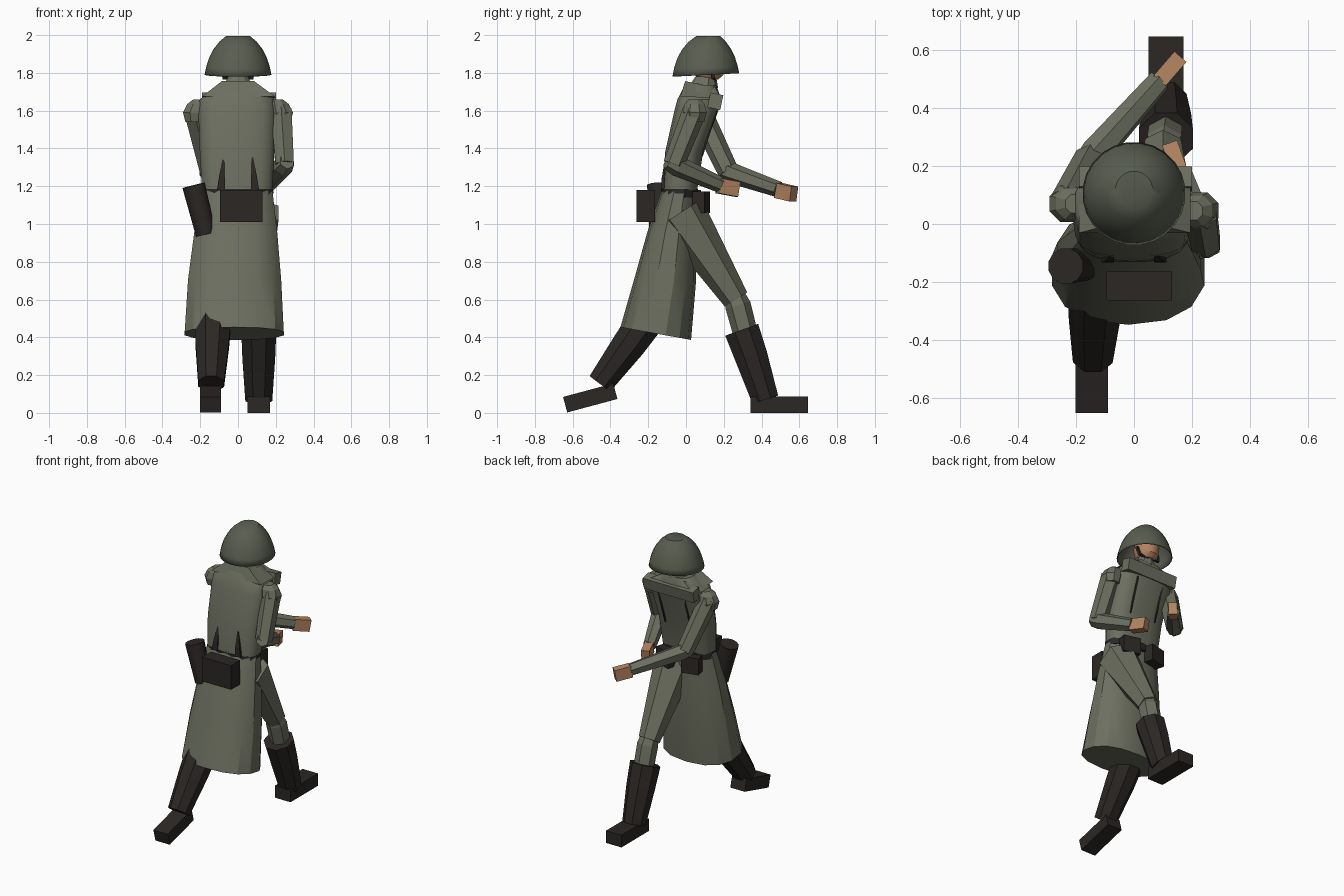
import bpy, bmesh, math
from mathutils import Vector, Matrix

if "Cube" in bpy.data.objects:
    bpy.data.objects.remove(bpy.data.objects["Cube"])


def material(name, color):
    m = bpy.data.materials.new(name)
    m.use_nodes = True
    m.diffuse_color = (*color, 1)
    m.node_tree.nodes["Principled BSDF"].inputs["Base Color"].default_value = (*color, 1)
    return m


CLOTH = material("coat_cloth", (0.15, 0.16, 0.115))
HELMET = material("helmet_paint", (0.10, 0.112, 0.08))
LEATHER = material("dark_leather", (0.024, 0.02, 0.018))
SKIN = material("skin", (0.45, 0.23, 0.12))


def finish(name, bm, mat, angle=0):
    bmesh.ops.recalc_face_normals(bm, faces=bm.faces)
    me = bpy.data.meshes.new(name)
    bm.to_mesh(me)
    bm.free()
    me.materials.append(mat)
    if angle:
        me.shade_smooth()
        me.set_sharp_from_angle(angle=math.radians(angle))
    ob = bpy.data.objects.new(name, me)
    bpy.context.collection.objects.link(ob)
    return ob


def loft(name, rings, mat, angle=0, cap_start=True):
    """Skin a stack of equal-sized point rings."""
    bm = bmesh.new()
    rows = [[bm.verts.new(p) for p in ring] for ring in rings]
    n = len(rows[0])
    for a, b in zip(rows, rows[1:]):
        for i in range(n):
            j = (i + 1) % n
            bm.faces.new((a[i], a[j], b[j], b[i]))
    if cap_start:
        bm.faces.new(rows[0])
    bm.faces.new(rows[-1])
    return finish(name, bm, mat, angle)


def oval(x, y, z, rx, ry, n=16, power=1.0, slope=0.0):
    """Level ring; power under 1 squares it, slope tilts it along y."""
    pts = []
    for i in range(n):
        t = 2 * math.pi * (i + 0.5) / n
        c, s = math.cos(t), math.sin(t)
        dx = rx * math.copysign(abs(c) ** power, c)
        dy = ry * math.copysign(abs(s) ** power, s)
        pts.append((x + dx, y + dy, z + slope * dy))
    return pts


def limb(name, path, radii, mat, n=6, angle=0):
    """Faceted tube along a path with a radius at each point."""
    path = [Vector(p) for p in path]
    rings = []
    for i, p in enumerate(path):
        d = (path[min(i + 1, len(path) - 1)] - path[max(i - 1, 0)]).normalized()
        u = Vector((1, 0, 0))
        u = (u - d * u.dot(d)).normalized()
        v = d.cross(u)
        ts = [2 * math.pi * (k + 0.5) / n for k in range(n)]
        rings.append([p + (u * math.cos(t) + v * math.sin(t)) * radii[i] for t in ts])
    return loft(name, rings, mat, angle)


def box(name, center, size, mat, rot_x=0, rot_z=0):
    bm = bmesh.new()
    m = (Matrix.Translation(center) @ Matrix.Rotation(math.radians(rot_z), 4, 'Z')
         @ Matrix.Rotation(math.radians(rot_x), 4, 'X') @ Matrix.Diagonal((*size, 1)))
    bmesh.ops.create_cube(bm, size=1, matrix=m)
    return finish(name, bm, mat)


# Coat body, leaning forward towards the shoulders
body = [(-0.035, 1.16, 0.187, 0.092), (-0.01, 1.38, 0.20, 0.102),
        (0.055, 1.60, 0.208, 0.118), (0.07, 1.66, 0.2, 0.117),
        (0.078, 1.735, 0.105, 0.085)]
loft("coat_body", [oval(-0.005, y, z, rx, ry, power=0.7) for y, z, rx, ry in body], CLOTH, 35)

# Coat skirt, swinging back
skirt = [(-0.005, -0.033, 1.19, 0.19, 0.093, 0), (-0.012, -0.075, 0.95, 0.225, 0.13, -0.05),
         (-0.018, -0.11, 0.70, 0.252, 0.162, -0.1), (-0.02, -0.16, 0.42, 0.268, 0.187, -0.18)]
loft("coat_skirt", [oval(x, y, z, rx, ry, 14, 0.85, s) for x, y, z, rx, ry, s in skirt], CLOTH, 30)

# Broad chest flap, sloping shoulder cape and collar
box("chest_flap", (0.005, 0.155, 1.65), (0.39, 0.07, 0.08), CLOTH, -12)
loft("shoulder_cape", [oval(0.003, 0.077, 1.67, 0.272, 0.152, 4, slope=-0.05),
                       oval(0, 0.075, 1.74, 0.122, 0.112, 4, slope=-0.2)], CLOTH)
loft("collar", [oval(0, 0.09, 1.72, 0.085, 0.08, 10), oval(0, 0.105, 1.78, 0.055, 0.055, 10)], CLOTH)

# Head, chin strap and helmet
head = [(1.765, 0.045, 0.05), (1.79, 0.072, 0.08), (1.85, 0.08, 0.088), (1.92, 0.06, 0.07)]
loft("head", [oval(0, 0.122, z, rx, ry, 12) for z, rx, ry in head], SKIN, 40)
limb("chin_strap", [(-0.085, 0.13, 1.83), (-0.075, 0.145, 1.775), (0, 0.16, 1.757),
                    (0.075, 0.145, 1.775), (0.085, 0.13, 1.83)], [0.012] * 5, LEATHER, 4)
dome = [(0.105, 1.79, 0.178), (0.105, 1.83, 0.17), (0.106, 1.88, 0.154), (0.108, 1.925, 0.131),
        (0.112, 1.965, 0.1), (0.118, 1.995, 0.064)]
helmet = loft("helmet", [oval(0, y, z, r, r, 24, slope=0.05 * (2 - z) / 0.21)
                         for y, z, r in dome], HELMET, 40, cap_start=False)
shell = helmet.modifiers.new("shell", 'SOLIDIFY')
shell.thickness = 0.006

# Belt and the gear hung on it
loft("belt", [oval(-0.005, -0.033, z, 0.192, 0.098, power=0.8) for z in (1.14, 1.185)], LEATHER, 30)
box("belt_buckle", (0, 0.07, 1.155), (0.06, 0.02, 0.05), LEATHER)
for side, sign in (("left", 1), ("right", -1)):
    box(side + "_belt_pouch", (sign * 0.1, 0.08, 1.115), (0.12, 0.065, 0.115), LEATHER, 0, sign * -14)
    limb(side + "_back_strap", [(sign * 0.09, -0.112, 1.18), (sign * 0.085, -0.112, 1.24),
                                (sign * 0.075, -0.104, 1.36)], [0.03, 0.024, 0.006], LEATHER, 4)
    limb(side + "_front_strap", [(sign * 0.1, 0.086, 1.36), (sign * 0.1, 0.156, 1.6)],
         [0.005, 0.012], LEATHER, 4)
box("back_pouch", (0.018, -0.213, 1.095), (0.225, 0.1, 0.17), LEATHER)
limb("canister", [(-0.235, -0.145, 1.205), (-0.17, -0.14, 0.945)], [0.063, 0.055], LEATHER, 12, 40)

# Arms: shoulder cap, sleeve segments and hand
arms = {
    "left": ((0.228, 0.046, 1.6), (0.247, -0.065, 1.315), (0.158, 0.18, 1.208), (0.143, 0.222, 1.193)),
    "right": ((-0.228, 0.07, 1.6), (-0.15, 0.225, 1.275), (0.088, 0.493, 1.182), (0.12, 0.53, 1.168)),
}
for side, (shoulder, elbow, wrist, hand) in arms.items():
    x, y, z = shoulder
    lean = math.copysign(0.012, x)
    loft(side + "_shoulder", [oval(x + k * lean, y, z + dz, r, r, 8) for k, dz, r in
                              ((0, -0.06, 0.055), (0, -0.01, 0.068), (-1, 0.035, 0.057),
                               (-2, 0.06, 0.035))], CLOTH)
    limb(side + "_upper_arm", [shoulder, elbow], [0.064, 0.056], CLOTH)
    e, w = Vector(elbow), Vector(wrist)
    d = (w - e).normalized()
    limb(side + "_forearm", [e - d * 0.04, e + d * 0.02, w], [0.042, 0.055, 0.042], CLOTH)
    d = Vector(hand) - w
    box(side + "_hand", hand, (0.055, 0.11, 0.08), SKIN,
        -10, math.degrees(math.atan2(-d.x, d.y)))

# Legs: trousers, tall boots and feet
limb("left_thigh", [(0.098, -0.03, 1.06), (0.1, 0.265, 0.6)], [0.135, 0.07], CLOTH)
limb("left_shin", [(0.1, 0.255, 0.625), (0.105, 0.275, 0.57), (0.11, 0.32, 0.4)],
     [0.055, 0.068, 0.065], CLOTH)
limb("left_boot", [(0.11, 0.295, 0.44), (0.11, 0.345, 0.3), (0.11, 0.42, 0.07)],
     [0.1, 0.094, 0.077], LEATHER, 8)
box("left_foot", (0.11, 0.493, 0.043), (0.12, 0.305, 0.086), LEATHER)

limb("right_thigh", [(-0.1, -0.07, 0.95), (-0.125, -0.15, 0.62)], [0.09, 0.08], CLOTH)
limb("right_shin", [(-0.125, -0.14, 0.64), (-0.13, -0.24, 0.45)], [0.07, 0.065], CLOTH)
limb("right_boot", [(-0.131, -0.208, 0.495), (-0.136, -0.3, 0.365), (-0.142, -0.455, 0.155)],
     [0.103, 0.096, 0.074], LEATHER, 8)
box("right_foot", (-0.146, -0.507, 0.079), (0.112, 0.275, 0.085), LEATHER, 15)
